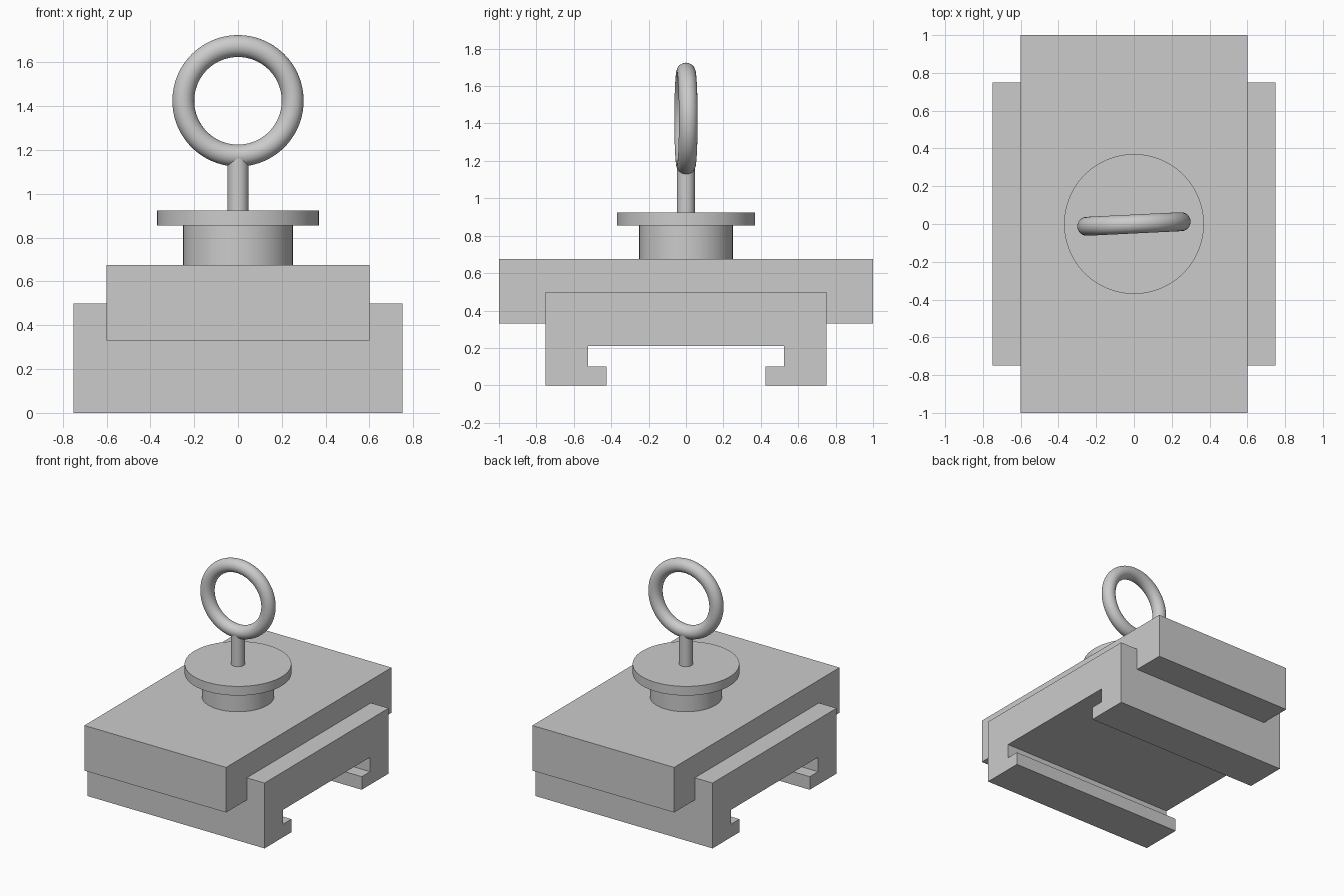
import bpy
import bmesh
from math import radians

cube = bpy.data.objects.get("Cube")
if cube:
    bpy.data.objects.remove(cube, do_unlink=True)

# One plain grey for every part
grey = bpy.data.materials.new("plain_grey")
grey.use_nodes = True
colour = (0.6, 0.6, 0.6, 1)
grey.diffuse_color = colour
grey.node_tree.nodes["Principled BSDF"].inputs["Base Color"].default_value = colour


def finish(name, smooth=False):
    obj = bpy.context.object
    obj.name = name
    obj.data.materials.append(grey)
    if smooth:
        bpy.ops.object.shade_smooth_by_angle(angle=radians(30))
    return obj


def cylinder(name, radius, bottom, top):
    bpy.ops.mesh.primitive_cylinder_add(vertices=96, radius=radius, depth=top - bottom,
                                        location=(0, 0, (bottom + top) / 2))
    return finish(name, True)


# Channel base: mirrored half profile in y and z, extruded along x
half = [(0.75, 0.5), (0.75, 0), (0.425, 0), (0.425, 0.1), (0.525, 0.1), (0.525, 0.21)]
profile = half + [(-y, z) for y, z in reversed(half)]
bm = bmesh.new()
face = bm.faces.new([bm.verts.new((-0.75, y, z)) for y, z in profile])
swept = bmesh.ops.extrude_face_region(bm, geom=[face])["geom"]
bmesh.ops.translate(bm, vec=(1.5, 0, 0),
                    verts=[v for v in swept if isinstance(v, bmesh.types.BMVert)])
bmesh.ops.recalc_face_normals(bm, faces=bm.faces)
mesh = bpy.data.meshes.new("channel_base")
bm.to_mesh(mesh)
bm.free()
base = bpy.data.objects.new("channel_base", mesh)
bpy.context.collection.objects.link(base)
mesh.materials.append(grey)

# Top block crossing the base
bpy.ops.mesh.primitive_cube_add(size=1, location=(0, 0, 0.5025))
bpy.context.object.scale = (1.2, 2, 0.345)
bpy.ops.object.transform_apply(location=False, rotation=False)
finish("top_block")

# Turned knob and stem
cylinder("neck", 0.25, 0.665, 0.86)
cylinder("flange", 0.37, 0.855, 0.925)
cylinder("stem", 0.048, 0.92, 1.17)

# Pull ring, turned slightly about the stem
bpy.ops.mesh.primitive_torus_add(major_segments=96, minor_segments=32,
                                 major_radius=0.25, minor_radius=0.05,
                                 location=(0, 0, 1.425),
                                 rotation=(radians(90), 0, radians(2.8)))
finish("pull_ring", True)
